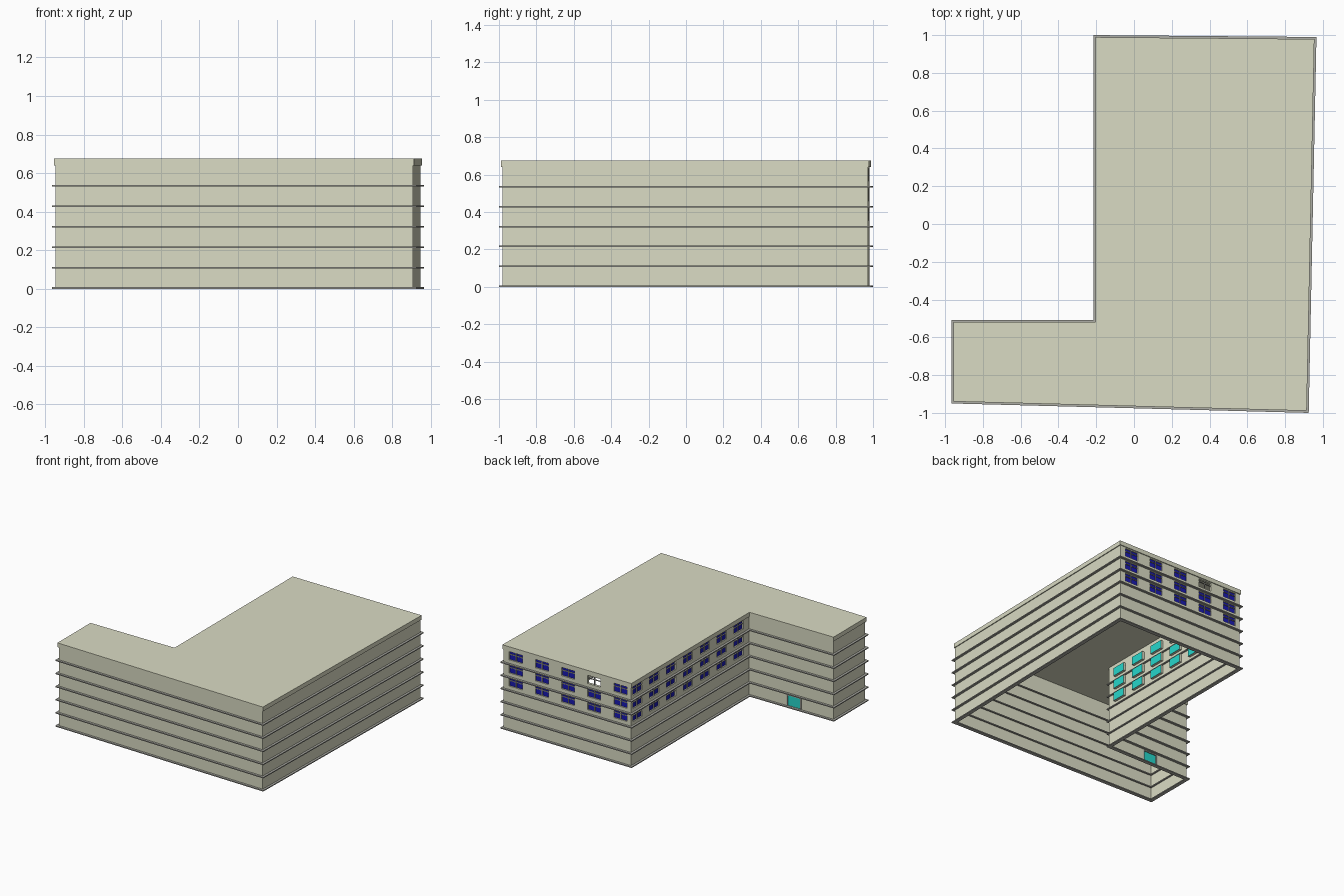
import bpy, bmesh
from mathutils import Vector

if "Cube" in bpy.data.objects:
    bpy.data.objects.remove(bpy.data.objects["Cube"])

# Footprint (counter-clockwise) and main heights
OUT = [(-0.966, -0.95), (0.925, -1.0), (0.966, 0.99),
       (-0.215, 1.0), (-0.215, -0.507), (-0.966, -0.507)]
TOP, PARAPET = 0.675, 0.64
FLOORS = [0.004, 0.11, 0.216, 0.322, 0.428, 0.534]


def material(name, rgb):
    m = bpy.data.materials.new(name)
    m.diffuse_color = (*rgb, 1)
    m.use_nodes = True
    m.node_tree.nodes["Principled BSDF"].inputs["Base Color"].default_value = m.diffuse_color
    return m


STONE = material("stone", (0.70, 0.71, 0.55))
GREY = material("ledge_grey", (0.42, 0.42, 0.38))
BLUE = material("blue_glass", (0.01, 0.01, 0.45))
CYAN = material("cyan_panel", (0.02, 0.68, 0.60))


def inset(d):
    """Footprint moved inwards by d with mitred corners."""
    pts = [Vector(p) for p in OUT]
    res = []
    for i, p in enumerate(pts):
        a = (p - pts[i - 1]).normalized()
        b = (pts[(i + 1) % len(pts)] - p).normalized()
        na, nb = Vector((-a.y, a.x)), Vector((-b.y, b.x))
        res.append(p + (na + nb) * d / (1 + na.dot(nb)))
    return res


def finish(name, bm, mat, fix=True):
    bmesh.ops.remove_doubles(bm, verts=bm.verts, dist=1e-5)
    if fix:
        bmesh.ops.recalc_face_normals(bm, faces=bm.faces)
    me = bpy.data.meshes.new(name)
    bm.to_mesh(me)
    bm.free()
    me.materials.append(mat)
    ob = bpy.data.objects.new(name, me)
    bpy.context.collection.objects.link(ob)
    return ob


def quad(bm, pts):
    bm.faces.new([bm.verts.new(p) for p in pts])


def ring(bm, d_out, d_in, z0, z1):
    """Rectangular band following the footprint."""
    o, n = inset(d_out), inset(d_in)
    prof = [(o, z0), (o, z1), (n, z1), (n, z0)]
    for i in range(len(o)):
        j = (i + 1) % len(o)
        for k in range(4):
            (a, za), (b, zb) = prof[k], prof[(k + 1) % 4]
            quad(bm, [(*a[i], za), (*a[j], za), (*b[j], zb), (*b[i], zb)])


WALL = inset(0.018)


class Side:
    """Local frame of one wall: u along it, z up, d outwards."""
    def __init__(self, i):
        self.o, end = WALL[i], WALL[(i + 1) % 6]
        self.len = (end - self.o).length
        self.t = (end - self.o).normalized()
        self.n = Vector((self.t.y, -self.t.x))

    def at(self, u, z, d=0):
        return (*(self.o + self.t * u + self.n * d), z)

    def rect(self, bm, u0, u1, z0, z1, d=0):
        quad(bm, [self.at(u0, z0, d), self.at(u1, z0, d),
                  self.at(u1, z1, d), self.at(u0, z1, d)])

    def box(self, bm, u0, u1, z0, z1, d0, d1, caps=True):
        c = [(u0, z0), (u1, z0), (u1, z1), (u0, z1)]
        for k in range(4):
            a, b = c[k], c[(k + 1) % 4]
            quad(bm, [self.at(*a, d0), self.at(*b, d0),
                      self.at(*b, d1), self.at(*a, d1)])
        if caps:
            self.rect(bm, u0, u1, z0, z1, d0)
            self.rect(bm, u0, u1, z0, z1, d1)


# Openings per wall: back windows, courtyard windows and the door
ROWS = [0.387, 0.493, 0.599]
HW, HH = 0.059, 0.033
holes = {i: [] for i in range(6)}
for r, z in enumerate(ROWS):
    for c in range(5):
        u = 0.948 - (0.84 - 0.235 * c)
        holes[2].append((u - HW, u + HW, z - HH, z + HH, (r, c) == (2, 3)))
    for c in range(7):
        u = 0.982 - (0.90 - 0.215 * c)
        holes[3].append((u - HW, u + HW, z - HH, z + HH, False))
holes[4].append((0.34, 0.46, 0.01, 0.10, False))

# Outer walls, a grid of panels with the openings left out
bm = bmesh.new()
for i, hs in holes.items():
    s = Side(i)
    us = sorted({0, s.len, *(round(v, 5) for h in hs for v in h[:2])})
    zs = sorted({0, TOP, *(round(v, 5) for h in hs for v in h[2:4])})
    for u0, u1 in zip(us, us[1:]):
        for z0, z1 in zip(zs, zs[1:]):
            u, z = (u0 + u1) / 2, (z0 + z1) / 2
            if not any(h[0] < u < h[1] and h[2] < z < h[3] for h in hs):
                s.rect(bm, u0, u1, z0, z1)
finish("walls", bm, STONE)

# Flat roof sheet
bm = bmesh.new()
quad(bm, [(*p, TOP) for p in inset(0.011)])
finish("roof", bm, STONE, False)

# Shallow parapet band
bm = bmesh.new()
ring(bm, 0.011, 0.018, PARAPET, TOP)
finish("parapet", bm, STONE)

# Thin floor ledges
for k, z in enumerate(FLOORS):
    bm = bmesh.new()
    ring(bm, 0, 0.03, z - 0.004, z + 0.004)
    finish(f"floor_ledge_{k}", bm, GREY)

# Window reveals, glazing bars, panes and inner panels
reveals, bars, panes, backs = (bmesh.new() for _ in range(4))
for i in (2, 3):
    s = Side(i)
    for u0, u1, z0, z1, is_open in holes[i]:
        u, z = (u0 + u1) / 2, (z0 + z1) / 2
        s.box(reveals, u0, u1, z0, z1, -0.02, 0, caps=False)
        s.box(bars, u - 0.003, u + 0.003, z0, z1, -0.010, -0.002)
        s.box(bars, u0, u1, z + 0.008, z + 0.013, -0.010, -0.002)
        if not is_open:
            s.rect(panes, u0, u1, z0, z1, -0.010)
            s.rect(backs, u0, u1, z0, z1, -0.02)
finish("window_reveals", reveals, STONE)
finish("window_bars", bars, GREY)
finish("window_panes", panes, BLUE, False)
finish("window_inner_panels", backs, CYAN, False)

# Door with frame
s = Side(4)
u0, u1, z0, z1, _ = holes[4][0]
bm = bmesh.new()
s.box(bm, u0, u1, z0, z1, -0.012, -0.004)
finish("door", bm, CYAN)
bm = bmesh.new()
s.box(bm, u0 - 0.006, u0 + 0.004, z0, z1, -0.012, 0.004)
s.box(bm, u1 - 0.004, u1 + 0.006, z0, z1, -0.012, 0.004)
s.box(bm, u0 + 0.004, u1 - 0.004, z1 - 0.006, z1 + 0.002, -0.012, 0.004)
finish("door_frame", bm, GREY)
